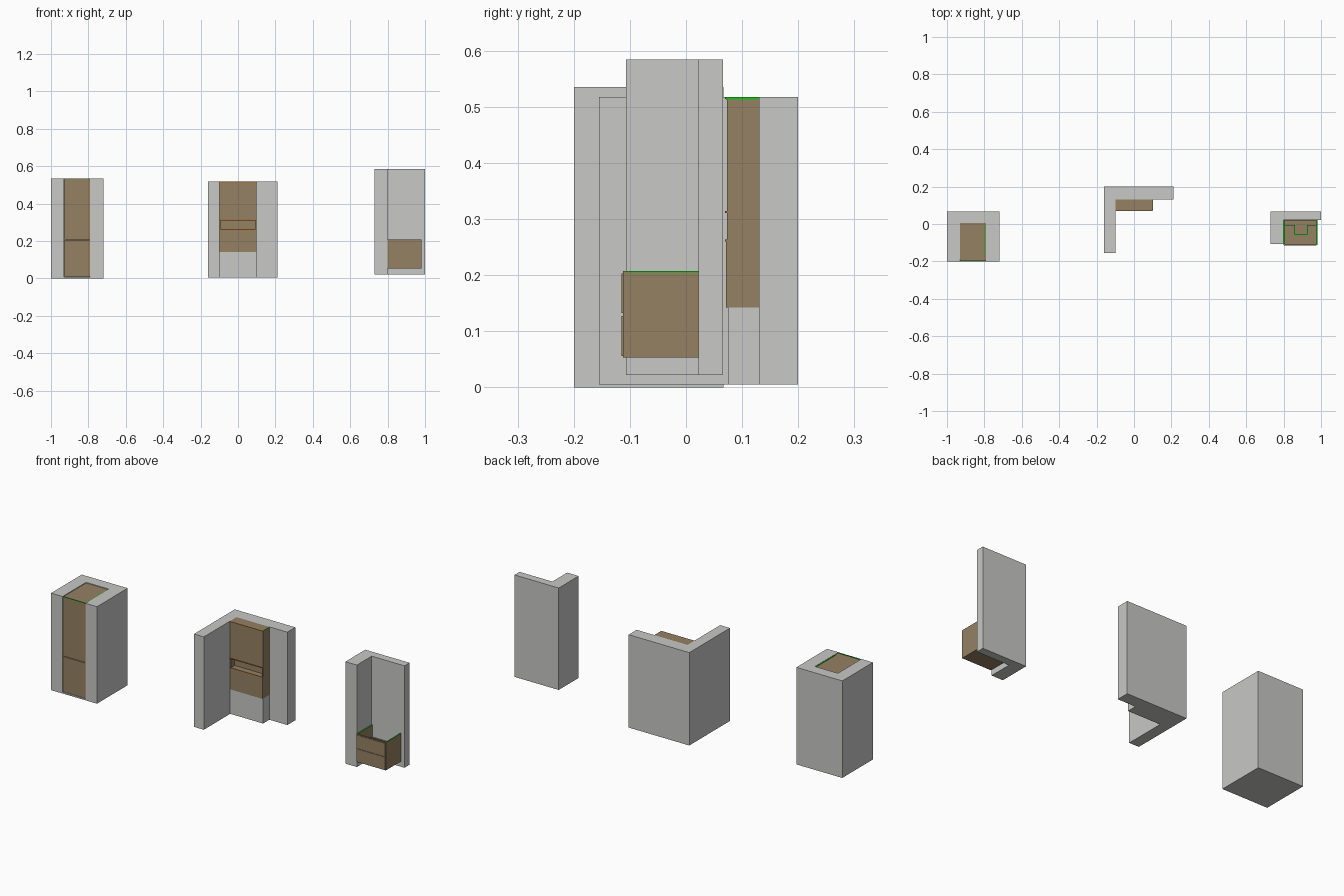
import bpy, bmesh

cube = bpy.data.objects.get("Cube")
if cube:
    bpy.data.objects.remove(cube, do_unlink=True)


def material(name, rgb):
    m = bpy.data.materials.new(name)
    m.use_nodes = True
    m.diffuse_color = (*rgb, 1)
    m.node_tree.nodes["Principled BSDF"].inputs["Base Color"].default_value = (*rgb, 1)
    return m


GREY = material("wall_grey", (0.58, 0.58, 0.57))
WOOD = material("wood_brown", (0.30, 0.22, 0.127))
GREEN = material("edge_green", (0.01, 0.55, 0.01))
ORANGE = material("edge_orange", (0.45, 0.14, 0.02))


def prism(name, outline, z0, z1, mat):
    """Extrude a plan outline from z0 up to z1."""
    bm = bmesh.new()
    face = bm.faces.new([bm.verts.new((x, y, z0)) for x, y in outline])
    top = bmesh.ops.extrude_face_region(bm, geom=[face])["geom"]
    bmesh.ops.translate(bm, vec=(0, 0, z1 - z0),
                        verts=[v for v in top if isinstance(v, bmesh.types.BMVert)])
    bmesh.ops.recalc_face_normals(bm, faces=bm.faces)
    mesh = bpy.data.meshes.new(name)
    bm.to_mesh(mesh)
    bm.free()
    mesh.materials.append(mat)
    obj = bpy.data.objects.new(name, mesh)
    bpy.context.collection.objects.link(obj)
    return obj


def box(name, x, y, z, mat):
    outline = [(x[0], y[0]), (x[1], y[0]), (x[1], y[1]), (x[0], y[1])]
    return prism(name, outline, z[0], z[1], mat)


def corner_walls(name, x, y, inner_x, inner_y, z):
    """L-shaped walls: one along the back, one along the right side."""
    outline = [(x[0], y[0]), (inner_x, y[0]), (inner_x, inner_y),
               (x[1], inner_y), (x[1], y[1]), (x[0], y[1])]
    return prism(name, outline, z[0], z[1], GREY)


T = 0.003  # thin edge strips

# Tall cupboard in a three-sided alcove
prism("alcove_walls", [(-1, -.2), (-.93, -.2), (-.93, .005), (-.79, .005),
                       (-.79, -.2), (-.72, -.2), (-.72, .067), (-1, .067)],
      0, .535, GREY)
box("alcove_floor", (-.93, -.79), (-.2, .005), (0, .008), GREY)
box("tall_lower_door", (-.928, -.793), (-.199, -.19), (.01, .205), WOOD)
box("tall_upper_door", (-.928, -.793), (-.199, -.19), (.208, .531), WOOD)
box("tall_carcass", (-.93, -.79), (-.19, .005), (.008, .531), WOOD)
box("tall_front_edge", (-.93, -.793), (-.199, -.196), (.531, .535), GREEN)
box("tall_side_edge", (-.794, -.79), (-.17, 0), (.531, .534), GREEN)
box("tall_door_edge", (-.793, -.79), (-.199, -.19), (.01, .531), ORANGE)

# Wall cupboard with an open niche, standing in a corner
corner_walls("corner_walls", (-.16, .21), (-.155, .2), -.10, .13, (.005, .517))
W = (-.10, .10)
box("cupboard_plinth", W, (.075, .13), (.005, .142), GREY)
box("cupboard_lower", W, (.071, .13), (.142, .262), WOOD)
box("niche_back", W, (.105, .13), (.262, .31), WOOD)
for i, x in enumerate((W[0], W[1] - .006)):
    box(f"niche_side_{i}", (x, x + .006), (.073, .105), (.262, .31), WOOD)
box("cupboard_upper", W, (.073, .13), (.31, .517), WOOD)
box("cupboard_side_edge", (.10, .102), (.071, .13), (.513, .517), GREEN)
for i, z in enumerate((.26, .311, .514)):
    box(f"cupboard_front_edge_{i}", W, (.0695, .0735), (z, z + T), ORANGE)

# Open vanity drawer unit hung in a corner
corner_walls("vanity_walls", (.73, 1.0), (-.107, .066), .80, .022, (.022, .584))
X, Y, Z = (.80, .98), (-.112, .022), (.053, .207)
t = .006
box("vanity_bottom", X, Y, (Z[0], Z[0] + t), WOOD)
box("vanity_front", X, (Y[0], Y[0] + t), Z, WOOD)
for i, (a, b) in enumerate(((.056, .127), (.132, .203))):
    box(f"drawer_front_{i}", (.803, .977), (Y[0] - T, Y[0]), (a, b), WOOD)
for i, x in enumerate((X[0], X[1] - t)):
    box(f"vanity_side_{i}", (x, x + t), Y, (Z[0], Z[1] - .002), WOOD)
    box(f"vanity_side_edge_{i}", (x, x + t), (Y[0] + t, Y[1]), (Z[1] - .002, Z[1]), GREEN)
box("vanity_back_rail", X, (Y[1] - t, Y[1]), (Z[0], .14), WOOD)

# Drawer tray with a cut-out for the waste pipe
tray = [(.806, -.106), (.974, -.106), (.974, -.005), (.926, -.005),
        (.926, -.057), (.86, -.057), (.86, -.005), (.806, -.005)]
prism("drawer_tray", tray, .13, .145, WOOD)
rims = [((.806, .86), (-.009, -.005)), ((.926, .974), (-.009, -.005)),
        ((.856, .86), (-.057, -.005)), ((.926, .93), (-.057, -.005)),
        ((.856, .93), (-.061, -.057))]
for i, (x, y) in enumerate(rims):
    box(f"tray_rim_{i}", x, y, (.145, .15), GREEN)
